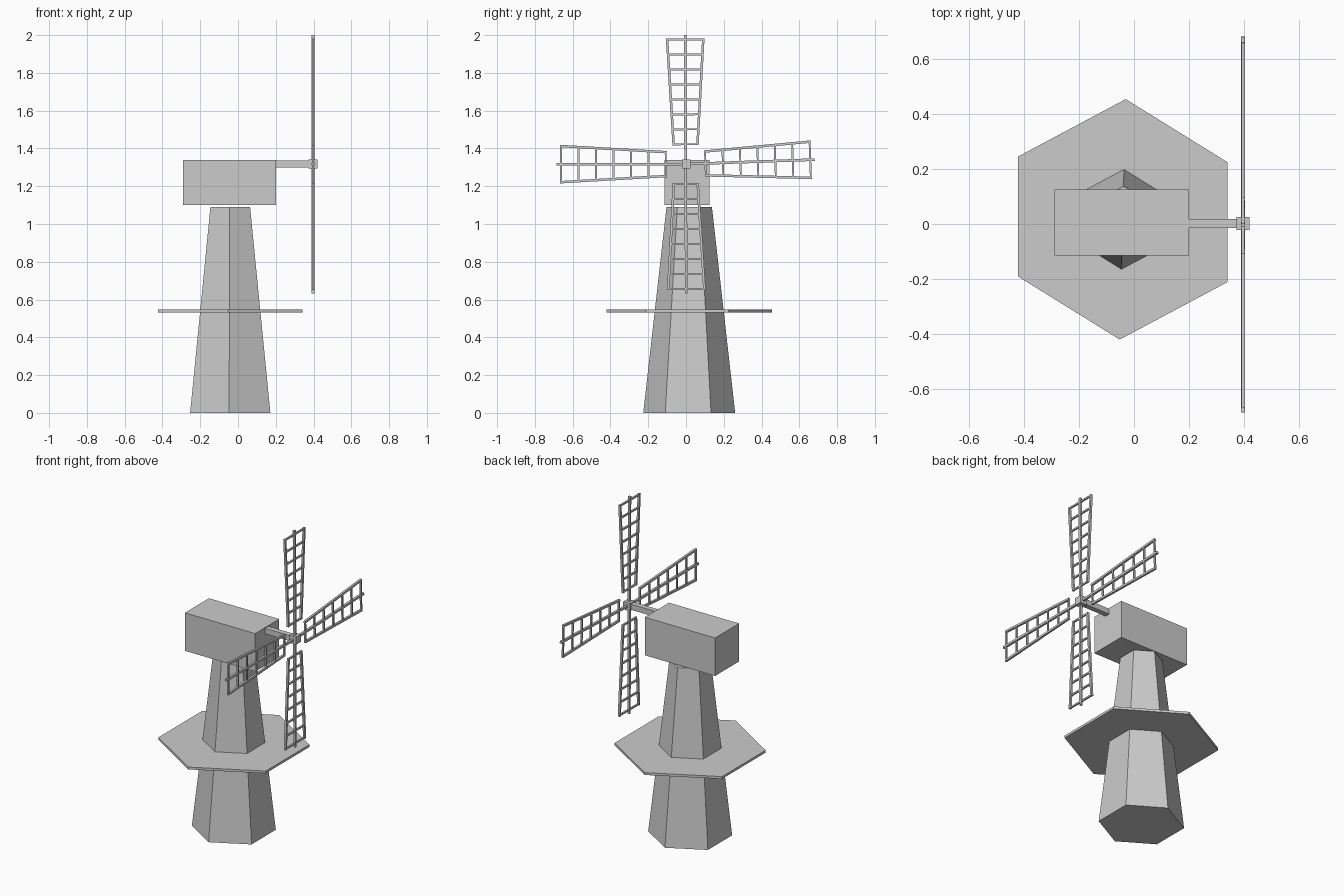
import bpy
import bmesh
import math
from mathutils import Matrix, Vector

cube = bpy.data.objects.get("Cube")
if cube:
    bpy.data.objects.remove(cube, do_unlink=True)

grey = bpy.data.materials.new("plain_grey")
grey.use_nodes = True
colour = (0.6, 0.6, 0.6, 1)
grey.diffuse_color = colour
grey.node_tree.nodes["Principled BSDF"].inputs["Base Color"].default_value = colour


def finish(name, bm):
    bmesh.ops.recalc_face_normals(bm, faces=bm.faces)
    mesh = bpy.data.meshes.new(name)
    bm.to_mesh(mesh)
    bm.free()
    mesh.materials.append(grey)
    obj = bpy.data.objects.new(name, mesh)
    bpy.context.collection.objects.link(obj)
    return obj


def box(name, low, high):
    low, high = Vector(low), Vector(high)
    bm = bmesh.new()
    matrix = Matrix.Translation((low + high) / 2) @ Matrix.Diagonal((*(high - low), 1))
    bmesh.ops.create_cube(bm, size=1, matrix=matrix)
    return finish(name, bm)


# Slightly turned hexagon shared by the tower and the gallery
HALF = [Vector((0.011, 0.4375)), Vector((-0.382, 0.228)), Vector((-0.382, -0.2075))]
HEXAGON = HALF + [-p for p in HALF]
CENTRE = Vector((-0.041, 0.017))


def hex_prism(name, z0, z1, scale0, scale1):
    bm = bmesh.new()
    rings = []
    for z, scale in ((z0, scale0), (z1, scale1)):
        rings.append([bm.verts.new((*(CENTRE + p * scale), z)) for p in HEXAGON])
    for ring in rings:
        bm.faces.new(ring)
    for i in range(6):
        j = (i + 1) % 6
        bm.faces.new((rings[0][i], rings[0][j], rings[1][j], rings[1][i]))
    return finish(name, bm)


def add_bar(bm, start, end, width):
    """Square bar in the sail plane; points are (across, along)."""
    a, b = Vector((0, *start)), Vector((0, *end))
    d = b - a
    angle = math.atan2(-d.y, d.z)
    matrix = (Matrix.Translation((a + b) / 2) @ Matrix.Rotation(angle, 4, 'X')
              @ Matrix.Diagonal((width, width, d.length, 1)))
    bmesh.ops.create_cube(bm, size=1, matrix=matrix)


def sail(name, turn, rungs):
    bm = bmesh.new()
    inner, outer = 0.105, 0.66
    narrow, wide = 0.063, 0.096
    # central spar and two diverging edge rails
    add_bar(bm, (0, 0), (0, 0.684), 0.014)
    for side in (-1, 1):
        add_bar(bm, (side * narrow, inner - 0.005), (side * wide, outer + 0.006), 0.013)
    # cross rungs
    for i in range(rungs):
        t = i / (rungs - 1)
        w = narrow + (wide - narrow) * t
        h = inner + (outer - inner) * t
        add_bar(bm, (-w, h), (w, h), 0.010)
    obj = finish(name, bm)
    obj.location = (0.397, -0.002, 1.317)
    obj.rotation_euler.x = math.radians(turn)


# Tower body and gallery
hex_prism("tower", 0, 1.09, 0.556, 0.275)
hex_prism("gallery", 0.532, 0.547, 1, 1)

# Cap, shaft and hub
box("cap", (-0.29, -0.115, 1.10), (0.20, 0.125, 1.34))
box("shaft", (0.19, -0.015, 1.30), (0.39, 0.018, 1.335))
box("hub", (0.373, -0.022, 1.293), (0.421, 0.025, 1.341))

# Four lattice sails
sail("upper_sail", 0.2, 8)
sail("lower_sail", 180.3, 8)
sail("left_sail", -88, 7)
sail("right_sail", 90, 7)
